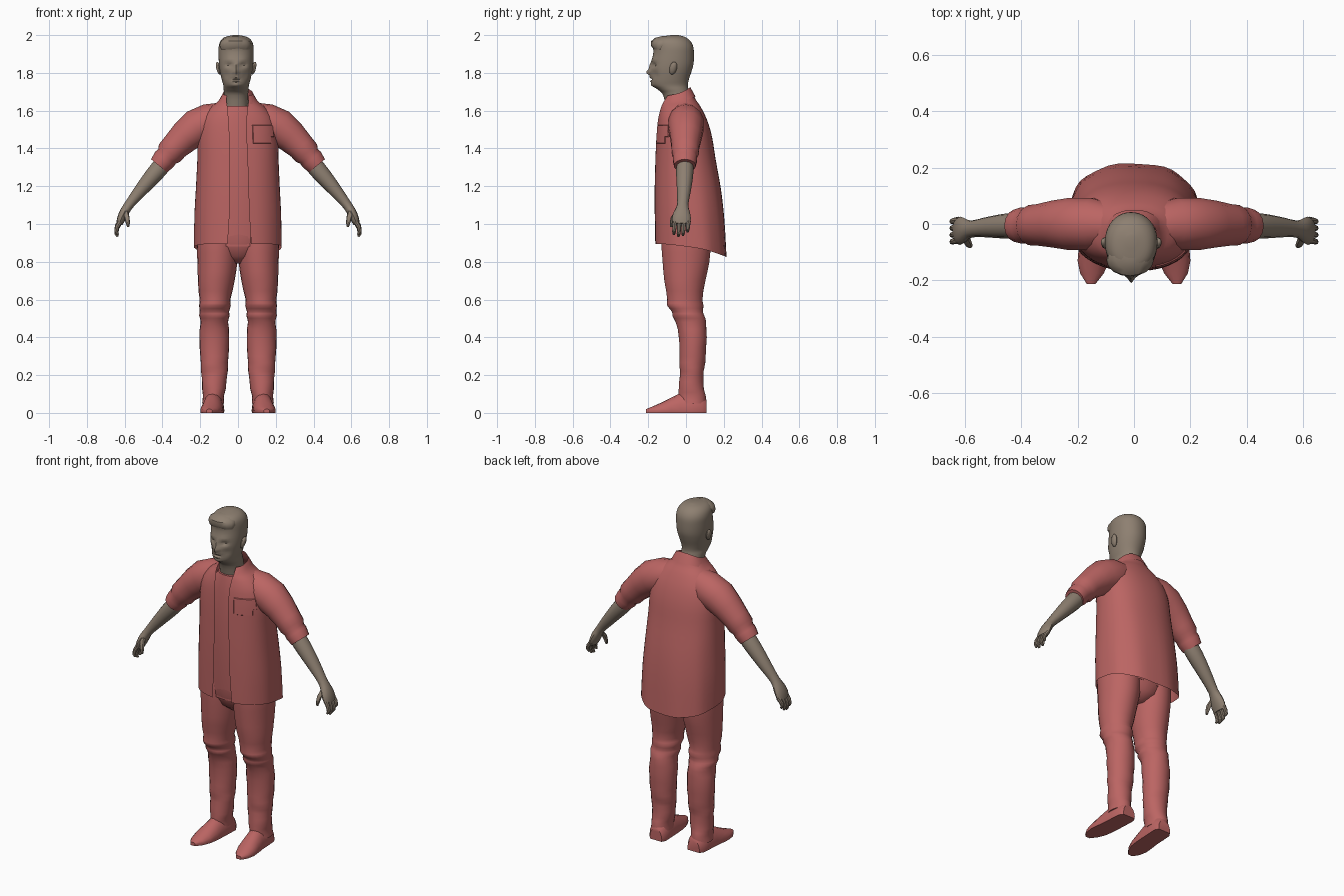
import bpy, bmesh, math
from mathutils import Vector


def material(name, rgb):
    m = bpy.data.materials.new(name)
    m.diffuse_color = (*rgb, 1)
    return m


CLOTH = material("red cloth", (0.50, 0.130, 0.125))
SKIN = material("tan skin", (0.27, 0.215, 0.165))


def finish(bm, name, mat, angle=40):
    bmesh.ops.recalc_face_normals(bm, faces=bm.faces)
    me = bpy.data.meshes.new(name)
    bm.to_mesh(me)
    bm.free()
    me.materials.append(mat)
    ob = bpy.data.objects.new(name, me)
    bpy.context.collection.objects.link(ob)
    bpy.ops.object.select_all(action='DESELECT')
    ob.select_set(True)
    bpy.context.view_layer.objects.active = ob
    bpy.ops.object.shade_smooth_by_angle(angle=math.radians(angle))
    return ob


def resample(rows, per):
    """Smooth curve through rows of numbers, per steps between each pair."""
    out = []
    for i in range(len(rows) - 1):
        p = [rows[max(0, min(len(rows) - 1, i + k))] for k in (-1, 0, 1, 2)]
        for j in range(per):
            t = j / per
            out.append([b + .5 * t * (c - a + t * (2 * a - 5 * b + 4 * c - d + t * (3 * (b - c) + d - a)))
                        for a, b, c, d in zip(*p)])
    return out + [list(rows[-1])]


def loft(rings, closed=True, caps=True):
    bm = bmesh.new()
    vs = [[bm.verts.new(p) for p in r] for r in rings]
    n = len(vs[0])
    for a, b in zip(vs, vs[1:]):
        for i in range(n if closed else n - 1):
            k = (i + 1) % n
            bm.faces.new((a[i], a[k], b[k], b[i]))
    if caps:
        bm.faces.new(vs[0])
        bm.faces.new(vs[-1])
    return bm


def sgnpow(v, e):
    return math.copysign(abs(v) ** e, v)


def body_rings(rows, n=24, cx=0, e=1):
    """Level rings from (z, half width, front y, back y)."""
    out = []
    for z, rx, yf, yb in rows:
        ring = []
        for i in range(n):
            t = 2 * math.pi * i / n
            ring.append((cx + rx * sgnpow(math.sin(t), e),
                         (yf + yb) / 2 - (yb - yf) / 2 * sgnpow(math.cos(t), e), z))
        out.append(ring)
    return out


def tube(path, side, n=14):
    """Rings across a path of (x, y, z, radius across, radius along y)."""
    out = []
    for i, (x, y, z, r, ry) in enumerate(path):
        a, b = path[max(0, i - 1)], path[min(len(path) - 1, i + 1)]
        d = Vector((b[0] - a[0], 0, b[2] - a[2])).normalized()
        out.append([(side * (x - d.z * r * math.cos(t)), y + ry * math.sin(t),
                     z + d.x * r * math.cos(t))
                    for t in (2 * math.pi * k / n for k in range(n))])
    return out


# Open shirt: (front z, back z, half width, front y, back y, left gap, right gap)
shirt_rows = [
    (.895, .825, .232, -.165, .215, .055, .07),
    (1.05, 1.02, .230, -.167, .203, .045, .06),
    (1.20, 1.18, .222, -.167, .185, .042, .055),
    (1.35, 1.34, .215, -.163, .157, .042, .05),
    (1.46, 1.46, .212, -.158, .138, .045, .045),
    (1.55, 1.55, .195, -.150, .112, .05, .045),
    (1.61, 1.62, .150, -.138, .078, .055, .05),
    (1.645, 1.665, .105, -.128, .048, .06, .055),
    (1.68, 1.725, .080, -.110, .022, .06, .055),
    (1.635, 1.675, .104, -.138, .050, .07, .065)]
rings = []
for zf, zb, rx, yf, yb, gl, gr in resample(shirt_rows, 3):
    e = .85
    t0 = math.asin(min(.95, gr / rx) ** (1 / e))
    t1 = 2 * math.pi - math.asin(min(.95, gl / rx) ** (1 / e))
    ring = []
    for i in range(41):
        t = t0 + (t1 - t0) * i / 40
        f = ((1 - math.cos(t)) / 2) ** 2
        fold = 1 + .022 * math.sin(9 * t + zf * 3) * max(0, 1.45 - zf) * math.sin(t / 2)
        ring.append((fold * rx * sgnpow(math.sin(t), e),
                     (yf + yb) / 2 - fold * (yb - yf) / 2 * sgnpow(math.cos(t), e),
                     zf + (zb - zf) * f))
    rings.append(ring)
bm = loft(rings, closed=False, caps=False)
# Chest pocket raised out of the shirt front
bmesh.ops.recalc_face_normals(bm, faces=bm.faces)
pocket = [f for f in bm.faces if .08 < f.calc_center_median().x < .18
          and 1.41 < f.calc_center_median().z < 1.53 and f.calc_center_median().y < -.06]
if pocket:
    out = 1 if sum(f.normal.y for f in pocket) < 0 else -1
    bmesh.ops.inset_region(bm, faces=pocket, thickness=.003, depth=.005 * out)
finish(bm, "open_shirt", CLOTH)

# Under shirt and trouser seat
finish(loft(body_rings([(.88, .19, -.125, .13), (1.1, .19, -.142, .14), (1.35, .185, -.143, .125),
                        (1.52, .165, -.135, .09), (1.60, .10, -.125, .05), (1.625, .08, -.12, .03)],
                       cx=0, e=.9)), "under_shirt", CLOTH)
finish(loft(body_rings([(.79, .03, -.05, .07), (.83, .12, -.10, .12), (.9, .2, -.13, .135),
                        (1.0, .2, -.13, .13)])), "trouser_seat", CLOTH)

# Head and neck, with the face pressed and pulled from the rings
head_rows = [
    (1.58, .066, -.10, .03), (1.68, .064, -.12, .02), (1.712, .066, -.150, .013),
    (1.735, .068, -.178, .010), (1.765, .076, -.184, .015), (1.81, .086, -.186, .030),
    (1.85, .091, -.183, .040), (1.90, .093, -.174, .042), (1.94, .092, -.168, .038),
    (1.97, .082, -.165, .022), (1.99, .058, -.140, -.005), (2.0, .015, -.075, -.04)]
HX = -.01
bm = loft(body_rings(resample(head_rows, 4), n=40, cx=HX, e=.95))
# (x, z, x spread, z spread, forward amount)
features = [(0, 1.803, .013, .014, .026), (0, 1.835, .010, .022, .010),
            (-.037, 1.842, .016, .010, -.017), (.037, 1.842, .016, .010, -.017),
            (-.037, 1.868, .024, .008, .006), (.037, 1.868, .024, .008, .006),
            (0, 1.772, .021, .005, .011), (0, 1.758, .018, .005, .010),
            (0, 1.765, .022, .003, -.009), (0, 1.735, .022, .010, .008),
            (-.05, 1.79, .015, .02, -.008), (.05, 1.79, .015, .02, -.008),
            (.0, 1.95, .07, .022, .012)]
for v in bm.verts:
    if v.co.y < -.09:
        x, z = v.co.x - HX, v.co.z
        v.co.y -= sum(a * math.exp(-((x - fx) / sx) ** 2 - ((z - fz) / sz) ** 2)
                      for fx, fz, sx, sz, a in features)
finish(bm, "head", SKIN, 50)

# Swept quiff over the forehead
finish(loft(body_rings([(1.925, .076, -.172, -.10), (1.945, .084, -.186, -.07), (1.968, .078, -.184, -.06),
                        (1.985, .055, -.165, -.06), (1.994, .025, -.13, -.07)], n=16, cx=-.014)),
       "hair_quiff", SKIN)

for side, tag in ((1, "left"), (-1, "right")):
    # Ear
    bm = bmesh.new()
    bmesh.ops.create_uvsphere(bm, u_segments=10, v_segments=8, radius=1)
    for v in bm.verts:
        c = v.co
        v.co = (HX + side * (.093 + .013 * c.x + .007 * c.z), -.068 + .02 * c.y + .006 * c.z, 1.825 + .034 * c.z)
    finish(bm, tag + "_ear", SKIN)

    # Sleeve with a rolled cuff
    sleeve = [(.08, -.005, 1.56, .085, .08), (.15, 0, 1.54, .098, .095), (.22, 0, 1.51, .098, .095),
              (.28, 0, 1.462, .086, .085), (.335, -.003, 1.408, .074, .075), (.362, -.004, 1.376, .073, .073),
              (.376, -.005, 1.358, .060, .064), (.39, -.005, 1.342, .063, .066), (.418, -.006, 1.308, .055, .058)]
    finish(loft(tube(sleeve, side)), tag + "_sleeve", CLOTH)

    # Forearm flowing into the palm
    arm = [(.38, -.005, 1.34, .046, .044), (.42, -.006, 1.29, .047, .046), (.47, -.008, 1.232, .042, .043),
           (.53, -.012, 1.16, .033, .035), (.578, -.018, 1.10, .025, .03), (.60, -.022, 1.065, .025, .042),
           (.617, -.024, 1.03, .023, .05), (.628, -.024, 1.0, .017, .045)]
    finish(loft(tube(resample(arm, 2), side, 12)), tag + "_forearm", SKIN)

    # Four fingers and the thumb
    for k in range(4):
        y, drop = -.058 + .024 * k, (.0, .012, .006, -.012)[k]
        finger = [(.622, y, 1.015, .013, .012), (.640, y - .003, .985 - drop / 2, .012, .011),
                  (.645, y - .005, .96 - drop, .010, .010), (.636, y - .006, .945 - drop, .006, .006)]
        finish(loft(tube(finger, side, 8)), f"{tag}_finger_{k + 1}", SKIN)
    thumb = [(.598, -.045, 1.065, .016, .016), (.588, -.068, 1.035, .014, .013),
             (.583, -.076, 1.005, .011, .010), (.581, -.078, .985, .006, .006)]
    finish(loft(tube(thumb, side, 8)), tag + "_thumb", SKIN)

    # Trouser leg: (z, centre x, centre y, half width, half depth)
    leg = [(.05, .132, .035, .058, .072), (.09, .130, .032, .056, .072), (.13, .127, .028, .062, .068),
           (.20, .125, .030, .068, .062), (.24, .125, .032, .071, .067), (.30, .125, .035, .075, .069),
           (.40, .125, .036, .079, .074), (.48, .125, .026, .074, .080), (.515, .125, .012, .080, .086),
           (.535, .125, .008, .076, .084), (.57, .122, -.004, .085, .096), (.60, .122, -.006, .082, .093),
           (.70, .115, -.006, .097, .110), (.80, .109, 0, .106, .125), (.90, .107, 0, .111, .132),
           (1.0, .10, 0, .11, .13)]
    n = 22
    rings = []
    for z, cx, cy, rx, ry in resample(leg, 2):
        ring = []
        for i in range(n):
            t = 2 * math.pi * i / n
            # Slanted cloth folds below the seat
            w = 1 + (.022 * math.sin(z * 62 + 2 * t) if .08 < z < .65 else 0)
            ring.append((side * (cx + w * rx * math.cos(t)), cy + w * ry * math.sin(t), z))
        rings.append(ring)
    finish(loft(rings), tag + "_trouser_leg", CLOTH, 50)

    # Shoe: (y, centre x, half width, top height), flat underneath
    shoe = [(.108, .125, .040, .07), (.085, .127, .055, .10), (.03, .130, .056, .115), (-.03, .133, .056, .105),
            (-.08, .138, .058, .08), (-.13, .144, .056, .055), (-.175, .149, .042, .035), (-.212, .152, .016, .02)]
    rings = []
    for y, cx, w, h in shoe:
        ring = [(side * (cx + w * math.cos(a)), y, .012 + (h - .012) * math.sin(a))
                for a in (math.pi * k / 8 for k in range(9))]
        rings.append(ring + [(side * (cx - w * .95), y, 0), (side * (cx + w * .95), y, 0)])
    finish(loft(rings), tag + "_shoe", CLOTH)
